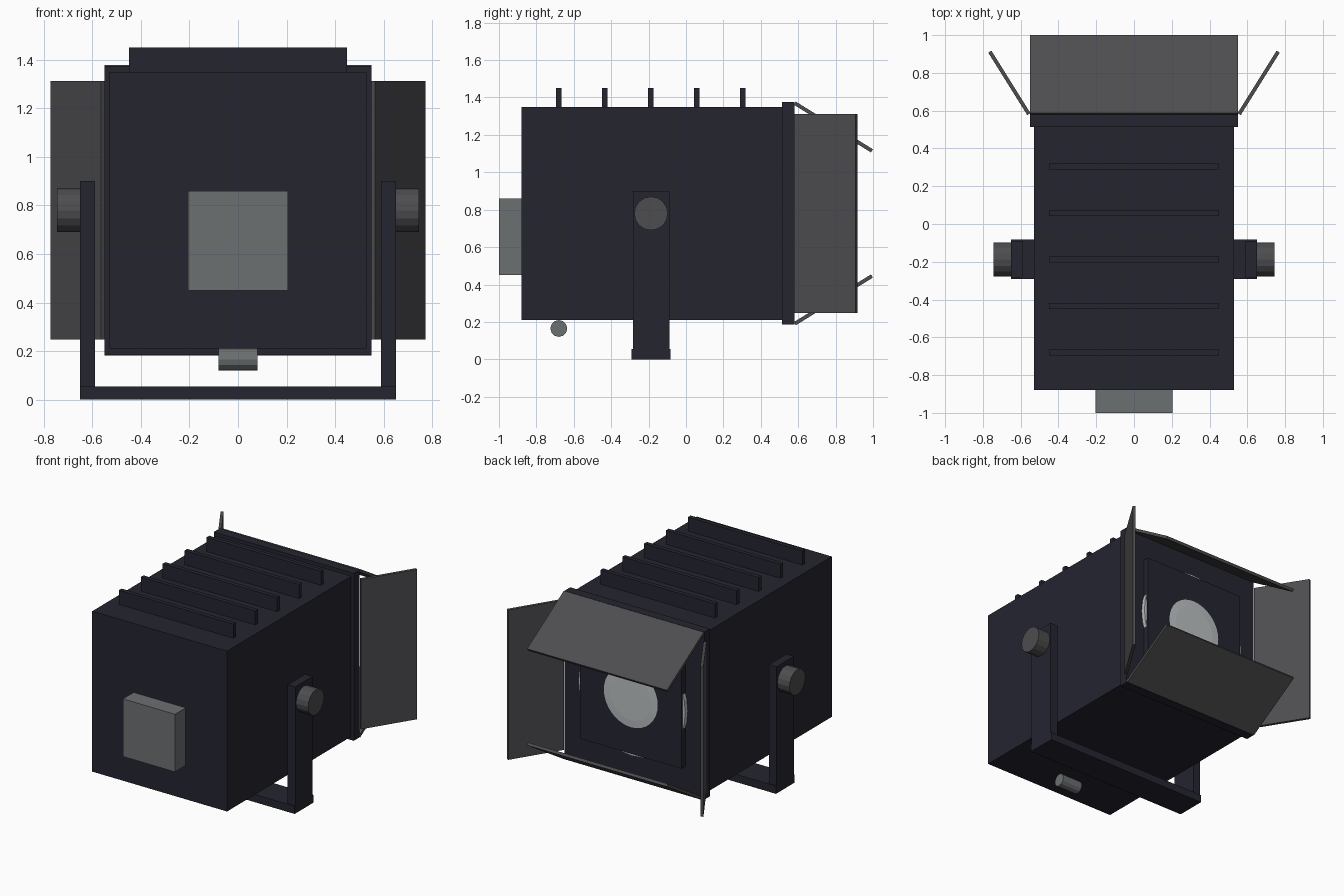
import bpy, bmesh, math
from mathutils import Matrix, Vector

cube = bpy.data.objects.get("Cube")
if cube:
    bpy.data.objects.remove(cube, do_unlink=True)


def material(name, rgb):
    m = bpy.data.materials.new(name)
    m.use_nodes = True
    m.diffuse_color = (*rgb, 1)
    m.node_tree.nodes["Principled BSDF"].inputs["Base Color"].default_value = (*rgb, 1)
    return m


NAVY = material("dark navy paint", (0.018, 0.018, 0.03))
CHARCOAL = material("charcoal metal", (0.075, 0.075, 0.08))
GREY = material("mid grey metal", (0.15, 0.16, 0.165))
GLASS = material("pale lens glass", (0.5, 0.53, 0.54))
MID = 0.78       # height of the lamp axis
PIVOT = -0.187   # depth of the yoke


def finish(name, bm, mat):
    bmesh.ops.recalc_face_normals(bm, faces=bm.faces)
    mesh = bpy.data.meshes.new(name)
    bm.to_mesh(mesh)
    bm.free()
    mesh.materials.append(mat)
    obj = bpy.data.objects.new(name, mesh)
    bpy.context.collection.objects.link(obj)
    return obj


def box(name, centre, size, mat, angle=0, axis='X'):
    bm = bmesh.new()
    place = (Matrix.Translation(centre) @ Matrix.Rotation(math.radians(angle), 4, axis)
             @ Matrix.Diagonal((*size, 1)))
    bmesh.ops.create_cube(bm, size=1, matrix=place)
    return finish(name, bm, mat)


def rod(name, centre, radius, length, sides, mat):
    # cylinder lying along x
    bm = bmesh.new()
    place = Matrix.Translation(centre) @ Matrix.Rotation(math.pi / 2, 4, 'Y')
    bmesh.ops.create_cone(bm, cap_ends=True, segments=sides, radius1=radius,
                          radius2=radius, depth=length, matrix=place)
    return finish(name, bm, mat)


# Housing, front collar and lens mount
box("housing", (0, -0.18, MID), (1.06, 1.4, 1.14), NAVY)
box("collar", (0, 0.547, MID), (1.1, 0.065, 1.19), NAVY)
box("lens_mount", (0, 0.59, MID), (0.8, 0.06, 0.8), NAVY)

# Lens, turned from a profile of radius and depth
bm = bmesh.new()
profile = [(0, 0.57), (0.42, 0.57), (0.42, 0.608), (0.16, 0.623), (0, 0.623)]
verts = [bm.verts.new((r, y, MID)) for r, y in profile]
edges = [bm.edges.new(pair) for pair in zip(verts, verts[1:])]
bmesh.ops.spin(bm, geom=verts + edges, cent=(0, 0, MID), axis=(0, 1, 0),
               angle=math.tau, steps=32)
bmesh.ops.remove_doubles(bm, verts=bm.verts, dist=0.0005)
finish("lens", bm, GLASS)

# Cooling fins
for i in range(5):
    box(f"cooling_fin_{i + 1}", (0, -0.68 + i * 0.246, 1.395), (0.9, 0.03, 0.11), NAVY)

# Rear control box and lower handle
box("control_box", (0, -0.935, 0.655), (0.41, 0.13, 0.41), GREY)
rod("lower_handle", (0, -0.68, 0.165), 0.045, 0.16, 12, GREY)

# Yoke with clamp knobs
box("yoke_base", (0, PIVOT, 0.0275), (1.3, 0.21, 0.055), NAVY)
for side, s in (("left", 1), ("right", -1)):
    box(f"yoke_arm_{side}", (s * 0.62, PIVOT, 0.465), (0.06, 0.195, 0.87), NAVY)
    rod(f"clamp_knob_{side}", (s * 0.69, PIVOT, MID), 0.09, 0.11, 16, CHARCOAL)
    # Side barn doors flare outwards
    box(f"barn_door_{side}", (s * 0.66, 0.747, MID), (0.02, 0.39, 1.065),
        CHARCOAL, -32 * s, 'Z')

# Upper and lower barn doors lean inwards
for level, s in (("upper", 1), ("lower", -1)):
    box(f"barn_door_{level}", (0, 0.788, MID + s * 0.462), (1.1, 0.485, 0.02),
        CHARCOAL, -31.7 * s)
